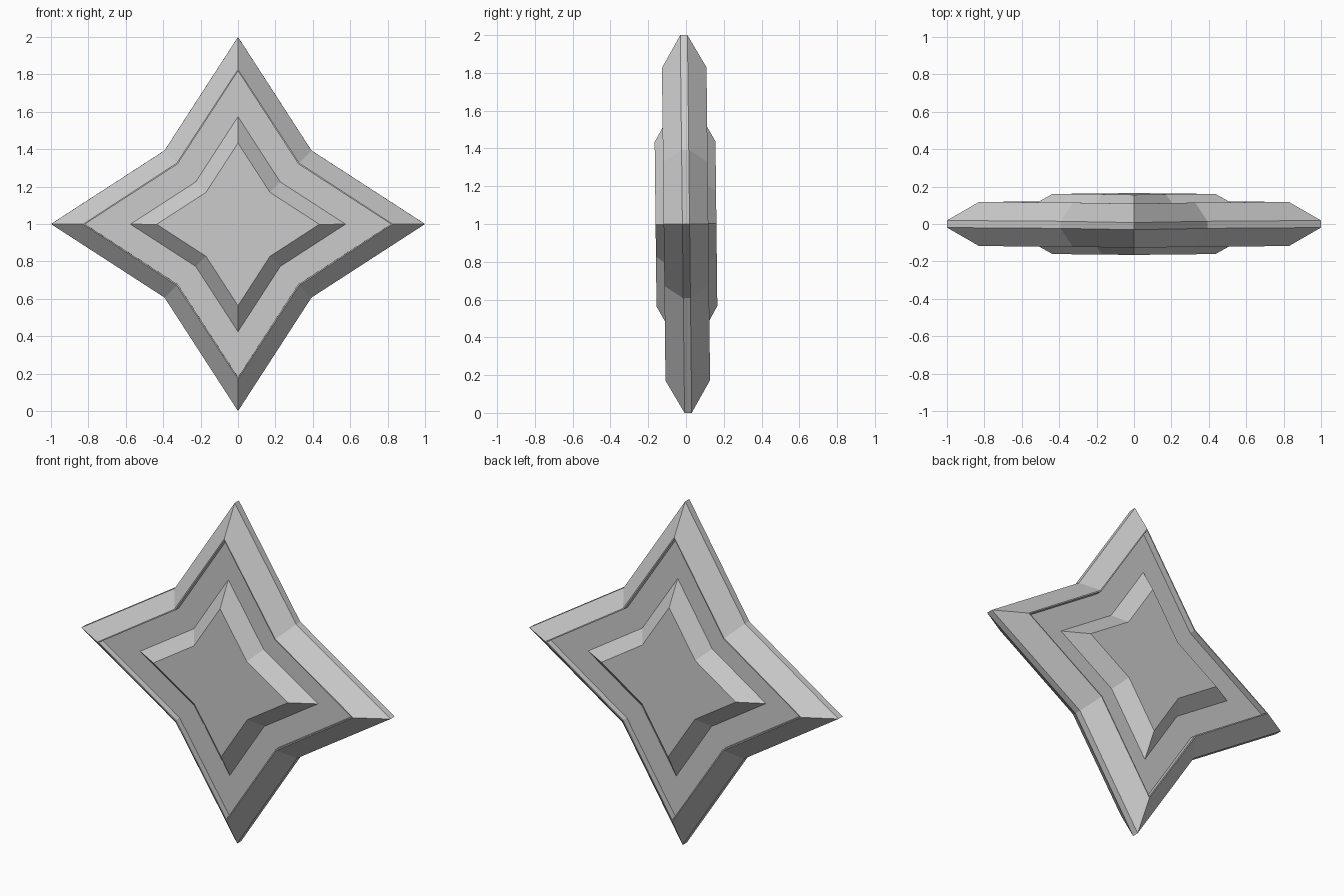
import bpy
import bmesh
import math

if "Cube" in bpy.data.objects:
    bpy.data.objects.remove(bpy.data.objects["Cube"])

grey = bpy.data.materials.new("plain grey")
grey.diffuse_color = (0.6, 0.6, 0.6, 1.0)
grey.use_nodes = True
grey.node_tree.nodes["Principled BSDF"].inputs["Base Color"].default_value = grey.diffuse_color

TILT = math.radians(0.65)  # slight forward lean of the whole star


def star_ring(bm, tip, notch, y):
    """Eight-vertex star outline, alternating tips and diagonal notches."""
    ring = []
    for i in range(8):
        r = tip if i % 2 == 0 else notch * math.sqrt(2)
        a = i * math.pi / 4
        ring.append(bm.verts.new((r * math.cos(a), y, r * math.sin(a))))
    return ring


def loft(name, profile, cap_front=False, cap_back=False):
    """Skin star outlines listed from the front centre round to the back."""
    bm = bmesh.new()
    rings = [star_ring(bm, *p) for p in profile]
    for a, b in zip(rings, rings[1:]):
        for i in range(8):
            j = (i + 1) % 8
            bm.faces.new((a[i], b[i], b[j], a[j]))
    if cap_front:
        bm.faces.new(rings[0])
    if cap_back:
        bm.faces.new(rings[-1][::-1])
    mesh = bpy.data.meshes.new(name)
    bm.to_mesh(mesh)
    bm.free()
    mesh.materials.append(grey)
    obj = bpy.data.objects.new(name, mesh)
    obj.location = (0, 0, 1)
    obj.rotation_euler = (TILT, 0, 0)
    bpy.context.collection.objects.link(obj)
    return obj


def mirrored(profile):
    """Same outlines on the other side, in reverse order."""
    return [(t, n, -y) for t, n, y in reversed(profile)]


# Bevelled body: recessed floor, thin lip, slope, narrow outer rim
body = [
    (0.575, 0.226, -0.083),
    (0.818, 0.322, -0.083),
    (0.818, 0.322, -0.118),
    (0.828, 0.327, -0.118),
    (1.0, 0.393, -0.019),
]
loft("star_body", body + mirrored(body))

# Raised small star at the centre of each side
centre = [(0.435, 0.171, -0.161), (0.575, 0.226, -0.083)]
loft("front_centre_star", centre, cap_front=True)
loft("back_centre_star", mirrored(centre), cap_back=True)
